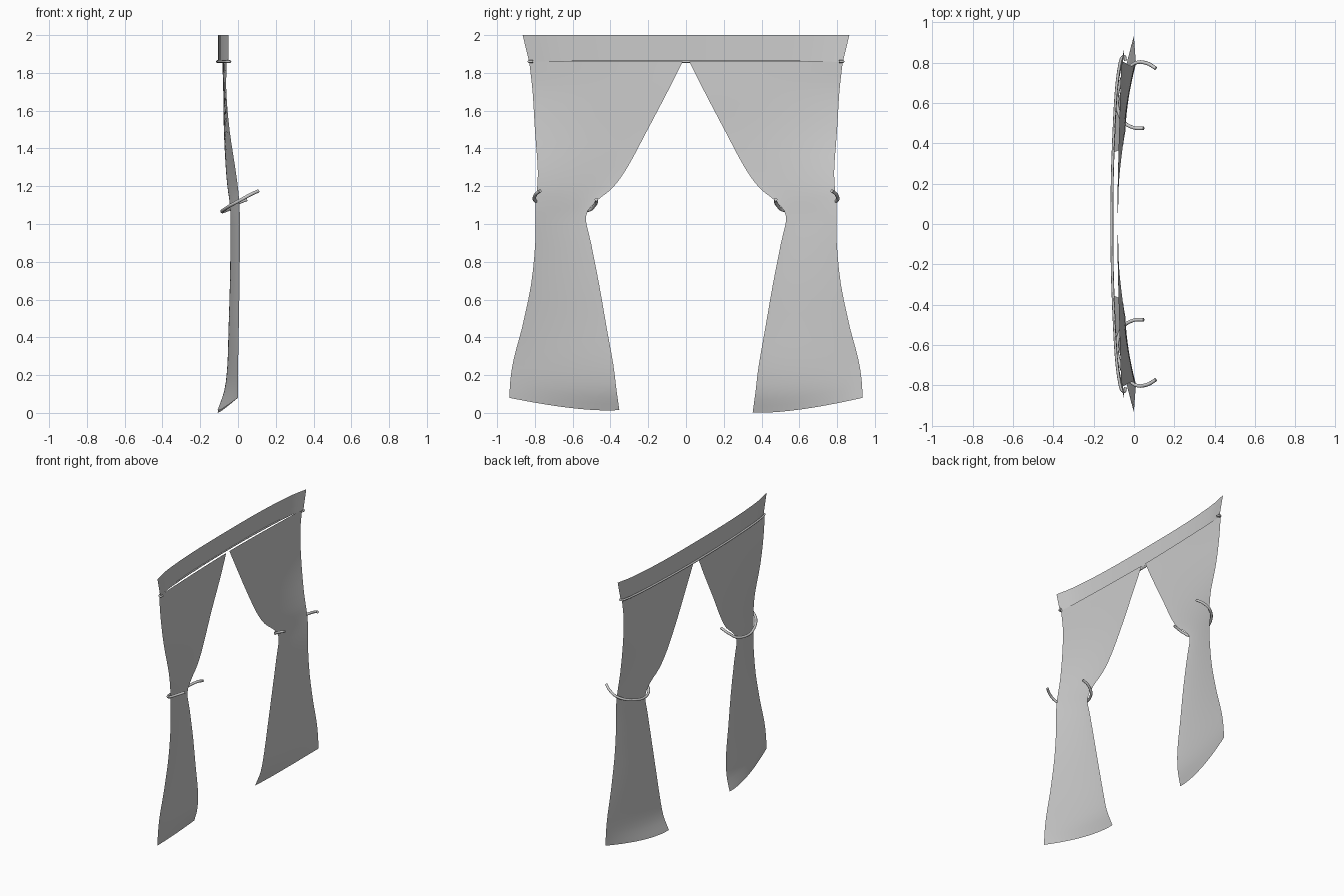
import bpy
from mathutils import Vector

if "Cube" in bpy.data.objects:
    bpy.data.objects.remove(bpy.data.objects["Cube"])


def spline(pts, steps):
    """Catmull-Rom interpolation through a list of tuples."""
    p = [Vector(q) for q in pts]
    p = [2 * p[0] - p[1]] + p + [2 * p[-1] - p[-2]]
    out = []
    for i in range(1, len(p) - 2):
        a, b, c, d = p[i - 1:i + 3]
        for s in range(steps):
            u = s / steps
            out.append(0.5 * (2 * b + (c - a) * u + (2 * a - 5 * b + 4 * c - d) * u ** 2
                              + (3 * b - a - 3 * c + d) * u ** 3))
    return out + [p[-2]]


def sheet(name, grid):
    """Smooth cloth surface from rows of points."""
    n = len(grid[0])
    verts = [v for row in grid for v in row]
    faces = [(r * n + c, r * n + c + 1, (r + 1) * n + c + 1, (r + 1) * n + c)
             for r in range(len(grid) - 1) for c in range(n - 1)]
    me = bpy.data.meshes.new(name)
    me.from_pydata(verts, [], faces)
    me.shade_smooth()
    ob = bpy.data.objects.new(name, me)
    bpy.context.collection.objects.link(ob)
    return ob


def tube(name, pts, radius):
    """Round capped cord along a smooth path."""
    cu = bpy.data.curves.new(name, 'CURVE')
    cu.dimensions = '3D'
    cu.bevel_depth = radius
    cu.bevel_resolution = 2
    cu.use_fill_caps = True
    path = spline(pts, 5)
    sp = cu.splines.new('POLY')
    sp.points.add(len(path) - 1)
    for q, v in zip(sp.points, path):
        q.co = (*v, 1)
    sp.use_smooth = True
    ob = bpy.data.objects.new(name, cu)
    bpy.context.collection.objects.link(ob)
    return ob


# Curtain outlines: (height, outer y, inner y), and (outer x, inner x)
OUTLINE = [(1.86, .83, .018), (1.7, .812, .098), (1.5, .80, .203), (1.3, .785, .31),
           (1.19, .788, .39), (1.12, .795, .475), (1.04, .798, .53), (.9, .798, .503),
           (.68, .82, .46), (.45, .868, .42), (.25, .912, .385), (.11, .93, .368),
           (0, .935, .353)]
DEPTH = [(-.06, -.083), (-.062, -.078), (-.045, -.075), (-.015, -.065), (0, -.055),
         (.006, -.045), (.01, -.04), (.01, -.04), (.008, -.043), (.004, -.05),
         (.001, -.056), (0, -.072), (0, -.108)]
COLS = 16


def panel(name, side, lift):
    rows = list(zip(spline(OUTLINE, 3),
                    spline([(a, b, 0) for a, b in DEPTH], 3)))
    grid = []
    for o, d in rows:
        low = max(0, 1 - o.x / .45)          # hem sweep fades in near the floor
        row = []
        for c in range(COLS + 1):
            t = c / COLS
            f = (1 - t) ** 1.5
            hem = .088 * f - .008 + .01 * t ** 4 + lift * t
            row.append((d.x + (d.y - d.x) * (1 - f),
                        side * (o.y + (o.z - o.y) * t),
                        o.x + hem * low))
        grid.append(row)
    return sheet(name, grid)


# Two draped panels
panel("curtain_right", 1, 0)
panel("curtain_left", -1, .013)

# Valance across the top, bowed outward and flaring at the ends
half = [(-.105, 0), (-.1, .4), (-.08, .7), (-.05, .865)]
bow = spline([(x, -y, 0) for x, y in half[:0:-1]] + [(x, y, 0) for x, y in half], 4)
sheet("valance", [[(p.x, p.y * s, z) for p in bow]
                  for z, s in ((2, 1), (1.93, .98), (1.858, .96))])

# Curtain rod following the valance, hooked back at both ends
rod = [(-.042, .81), (-.048, .832), (-.068, .805), (-.088, .66), (-.102, .4), (-.109, .15)]
tube("curtain_rod", [(x, -y, 1.86) for x, y in rod]
     + [(x, y, 1.86) for x, y in reversed(rod)], .007)

# Tieback cords wrapping each panel, open toward the wall side
tie = [(.108, .772, 1.175), (.065, .797, 1.155), (.01, .80, 1.125), (-.045, .75, 1.095),
       (-.082, .65, 1.07), (-.08, .57, 1.066), (-.055, .51, 1.075), (-.025, .487, 1.095),
       (.01, .475, 1.115), (.048, .475, 1.13)]
for name, s in (("tieback_right", 1), ("tieback_left", -1)):
    tube(name, [(x, s * y, z) for x, y, z in tie], .009)
